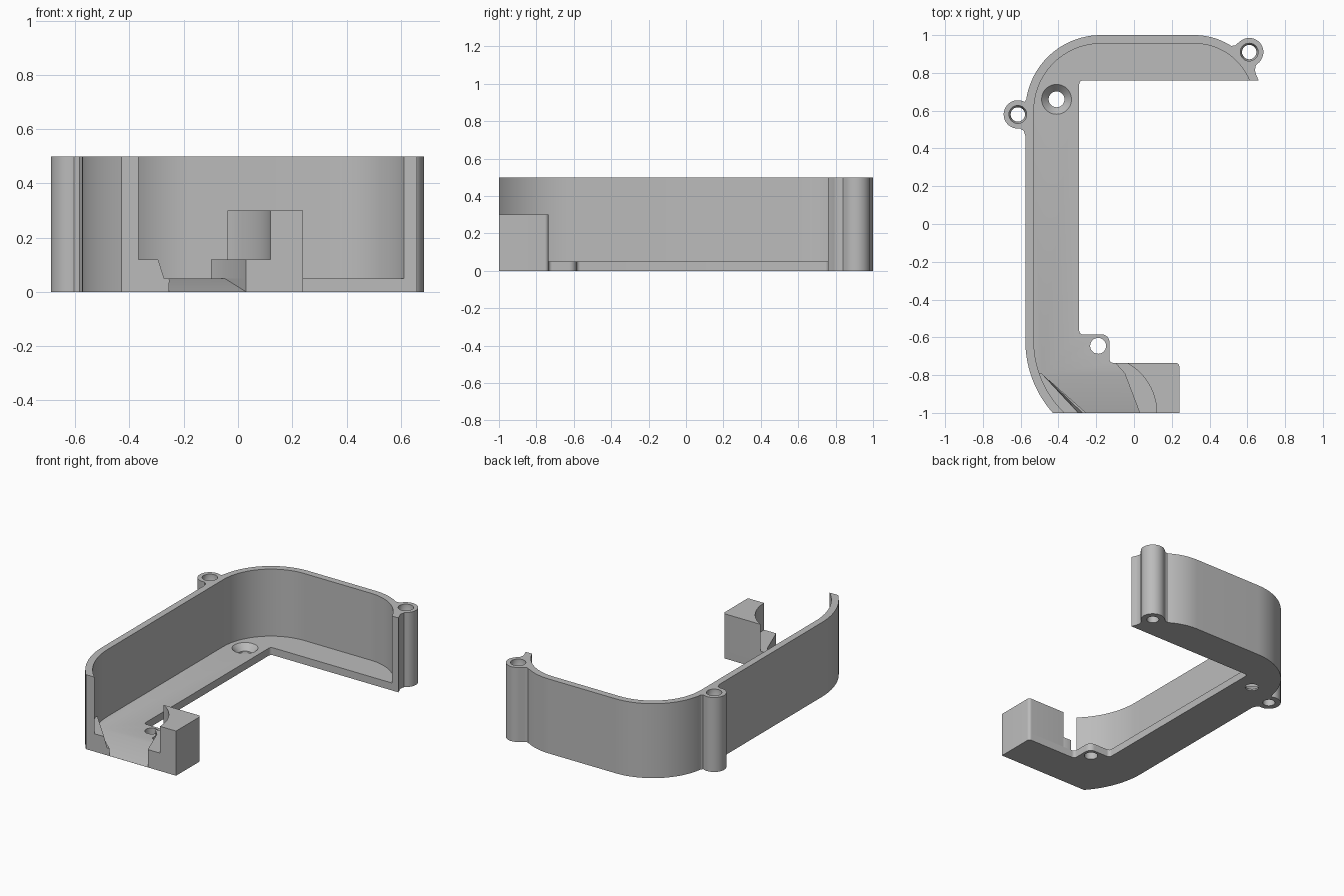
import bpy, bmesh
from math import sin, cos, asin, pi, radians

if "Cube" in bpy.data.objects:
    bpy.data.objects.remove(bpy.data.objects["Cube"])

grey = bpy.data.materials.new("plain grey")
grey.use_nodes = True
COLOUR = (0.5, 0.5, 0.5, 1)
grey.diffuse_color = COLOUR
grey.node_tree.nodes["Principled BSDF"].inputs["Base Color"].default_value = COLOUR

FLOOR, TOP, FRONT = 0.05, 0.5, -1.0


def loft(name, rings):
    """Closed solid through a stack of equal-length point rings."""
    bm = bmesh.new()
    loops = [[bm.verts.new(p) for p in ring] for ring in rings]
    bm.faces.new(loops[0])
    bm.faces.new(loops[-1])
    n = len(loops[0])
    for a, b in zip(loops, loops[1:]):
        for i in range(n):
            j = (i + 1) % n
            bm.faces.new((a[i], a[j], b[j], b[i]))
    bmesh.ops.recalc_face_normals(bm, faces=bm.faces)
    mesh = bpy.data.meshes.new(name)
    bm.to_mesh(mesh)
    bm.free()
    obj = bpy.data.objects.new(name, mesh)
    mesh.materials.append(grey)
    bpy.context.collection.objects.link(obj)
    return obj


def prism(name, pts, z0, z1):
    return loft(name, [[(x, y, z) for x, y in pts] for z in (z0, z1)])


def arc(cx, cy, r, a0, a1, n=24):
    return [(cx + r * cos(a0 + (a1 - a0) * i / n),
             cy + r * sin(a0 + (a1 - a0) * i / n)) for i in range(n + 1)]


def drill(name, x, y, profile):
    """Round cutter from (radius, height) pairs."""
    return loft(name, [[(px, py, z) for px, py in arc(x, y, r, 0, 2 * pi, 48)[:-1]]
                       for r, z in profile])


def cut(obj, cutter):
    mod = obj.modifiers.new("cut", 'BOOLEAN')
    mod.operation, mod.solver, mod.object = 'DIFFERENCE', 'EXACT', cutter
    bpy.context.view_layer.objects.active = obj
    bpy.ops.object.modifier_apply(modifier=mod.name)


def wall_path(inset):
    """Outside line of the case, moved inwards, from front end to back right end."""
    r1, r2, r3 = 0.57 - inset, 0.4 - inset, 0.36 - inset
    return (arc(-0.005, -0.62, r1, pi + asin(0.38 / r1), pi)
            + arc(-0.175, 0.6, r2, pi, pi / 2)
            + arc(0.32, 0.64, r3, pi / 2, asin(0.12 / r3)))


# Floor plate with its screw tab and front foot
c = 0.02
foot_corner = arc(0.24 - c, -0.735 - c, c, pi / 2, 0, 6)
inner_edge = (arc(-0.29 + c, 0.76 - c, c, pi / 2, pi, 6)
              + arc(-0.29 + c, -0.585 + c, c, pi, 1.5 * pi, 6)
              + arc(-0.13 - 2 * c, -0.585 - 2 * c, 2 * c, pi / 2, 0, 6)
              + arc(-0.13 + c, -0.735 + c, c, pi, 1.5 * pi, 6)
              + foot_corner + [(0.24, FRONT)])
floor = prism("floor_plate", wall_path(0) + inner_edge, 0, FLOOR)

# Curved side wall
wall = prism("side_wall", wall_path(0) + wall_path(0.045)[::-1], FLOOR, TOP)

# Screw posts and the webs that join them to the wall
posts = {"left": (0.61, 0.91), "right": (-0.615, 0.58)}
webs = {
    "left": [(0.47, 0.966), (0.515, 0.943), (0.535, 0.945), (0.56, 0.966), (0.61, 0.91),
             (0.665, 0.858), (0.645, 0.84), (0.64, 0.815), (0.645, 0.795),
             (0.632, 0.8), (0.5, 0.93)],
    "right": [(-0.555, 0.7), (-0.565, 0.665), (-0.58, 0.647), (-0.615, 0.58),
              (-0.605, 0.506), (-0.585, 0.495), (-0.575, 0.465), (-0.55, 0.465),
              (-0.545, 0.6)],
}
drilled = [floor, wall]
drills = []
for side, (x, y) in posts.items():
    drilled.append(prism(side + "_screw_post", arc(x, y, 0.075, 0, 2 * pi, 48)[:-1], 0, TOP))
    drilled.append(prism(side + "_post_web", webs[side], 0, TOP))
    drills.append(drill(side + "_post_drill", x, y,
                        [(0.038, -0.1), (0.038, 0.44), (0.047, 0.46), (0.047, 0.6)]))
for obj in drilled:
    for d in drills:
        cut(obj, d)

# Countersunk hole, tab hole and sloping front cut in the floor
sink = drill("countersink", -0.41, 0.66,
             [(0.042, -0.1), (0.042, 0.01), (0.08, 0.051), (0.08, 0.2)])
tab_drill = drill("tab_drill", -0.19, -0.645, [(0.042, -0.1), (0.042, 0.2)])


def along(a, b, t):
    return tuple(p + (q - p) * t for p, q in zip(a, b))


back_r, back_l = (-0.49, -0.79), (-0.05, -0.79)
end_r, end_r_high, end_l = (-0.255, FRONT), (-0.32, FRONT), (0.03, FRONT)
T0, T1 = -0.1, 1.5


def slope_ring(right_end, height):
    pts = [(back_r, right_end, T0), (back_l, end_l, T0),
           (back_l, end_l, T1), (back_r, right_end, T1)]
    return [along(a, b, t) + (FLOOR * (1 - t) + 0.0005 if height is None else height,)
            for a, b, t in pts]


ramp = loft("ramp_cutter", [slope_ring(end_r, None), slope_ring(end_r_high, 0.2)])
cutters = [sink, tab_drill, ramp]
for d in cutters:
    cut(floor, d)

# Small ledge beside the slope, leaning against the wall
loft("front_ledge", [[(-0.51, -0.79, z), (-0.49, -0.79, z), (x, FRONT, z), (-0.4, FRONT, z)]
                     for x, z in ((-0.272, FLOOR), (-0.285, 0.09), (-0.295, 0.12))])

# Stepped block on the front foot, hollowed by a round edge
hollow = arc(-0.18, FRONT, 0.3, 0, asin(0.265 / 0.3))
prism("tall_foot_block", hollow + foot_corner + [(0.24, FRONT)], FLOOR, 0.3)
prism("low_foot_block", hollow + [(-0.1, -0.735), back_l, end_l], FLOOR, 0.12)

for d in drills + cutters:
    bpy.data.objects.remove(d)

# Smooth curves, sharp edges
for obj in bpy.context.scene.objects:
    obj.select_set(obj.type == 'MESH')
bpy.context.view_layer.objects.active = floor
bpy.ops.object.shade_smooth_by_angle(angle=radians(30))
